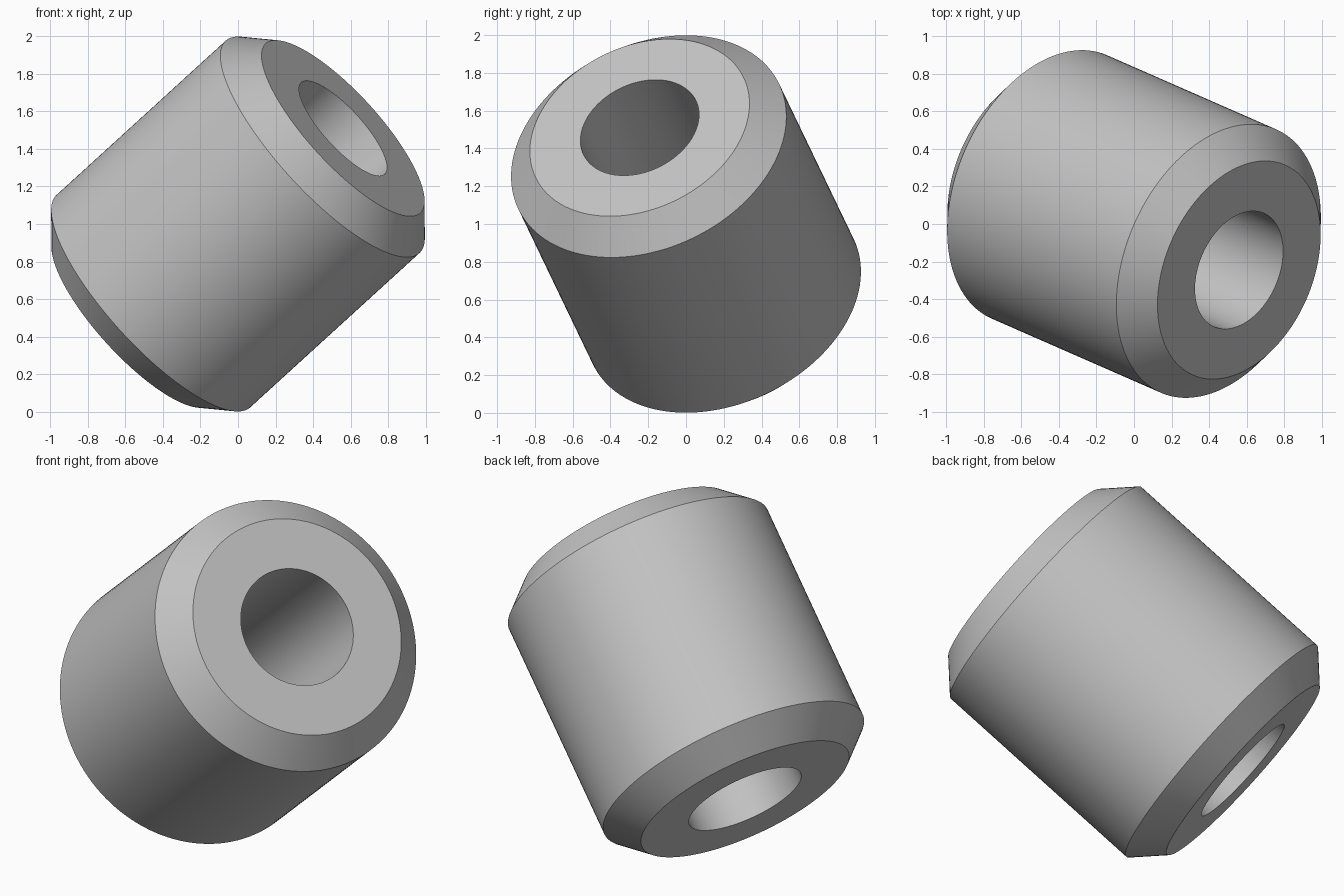
import bpy
import bmesh
import math
from mathutils import Vector

cube = bpy.data.objects.get("Cube")
if cube:
    bpy.data.objects.remove(cube, do_unlink=True)

SEGMENTS = 128
AXIS = Vector((0.703, -0.308, 0.641)).normalized()
BORE, RADIUS, HALF_LENGTH, CHAMFER = 0.33, 0.766, 0.796, 0.155

# Single grey material
grey = bpy.data.materials.new("light grey")
grey.use_nodes = True
colour = (0.55, 0.55, 0.55, 1)
grey.diffuse_color = colour
grey.node_tree.nodes["Principled BSDF"].inputs["Base Color"].default_value = colour

# Closed half section of the sleeve: (radius, height), mirrored end to end
upper = [(RADIUS, HALF_LENGTH - CHAMFER), (RADIUS - CHAMFER, HALF_LENGTH), (BORE, HALF_LENGTH)]
section = upper + [(r, -h) for r, h in reversed(upper)]

# Sweep the section round the axis
bm = bmesh.new()
rings = []
for r, h in section:
    ring = bmesh.ops.create_circle(bm, segments=SEGMENTS, radius=r)["verts"]
    bmesh.ops.translate(bm, verts=ring, vec=(0, 0, h))
    rings.append(ring)
for a, b in zip(rings, rings[1:] + rings[:1]):
    for i in range(SEGMENTS):
        j = (i + 1) % SEGMENTS
        bm.faces.new((a[i], a[j], b[j], b[i]))
bmesh.ops.recalc_face_normals(bm, faces=bm.faces)
mesh = bpy.data.meshes.new("chamfered_sleeve")
bm.to_mesh(mesh)
bm.free()
mesh.materials.append(grey)

# Tilted sleeve with a through bore
sleeve = bpy.data.objects.new("chamfered_sleeve", mesh)
bpy.context.collection.objects.link(sleeve)
sleeve.rotation_euler = AXIS.to_track_quat("Z", "Y").to_euler()
sleeve.location = (0, 0, 1)

# Smooth round surfaces, crisp chamfer edges
bpy.ops.object.select_all(action="DESELECT")
sleeve.select_set(True)
bpy.context.view_layer.objects.active = sleeve
bpy.ops.object.shade_smooth_by_angle(angle=math.radians(30))
